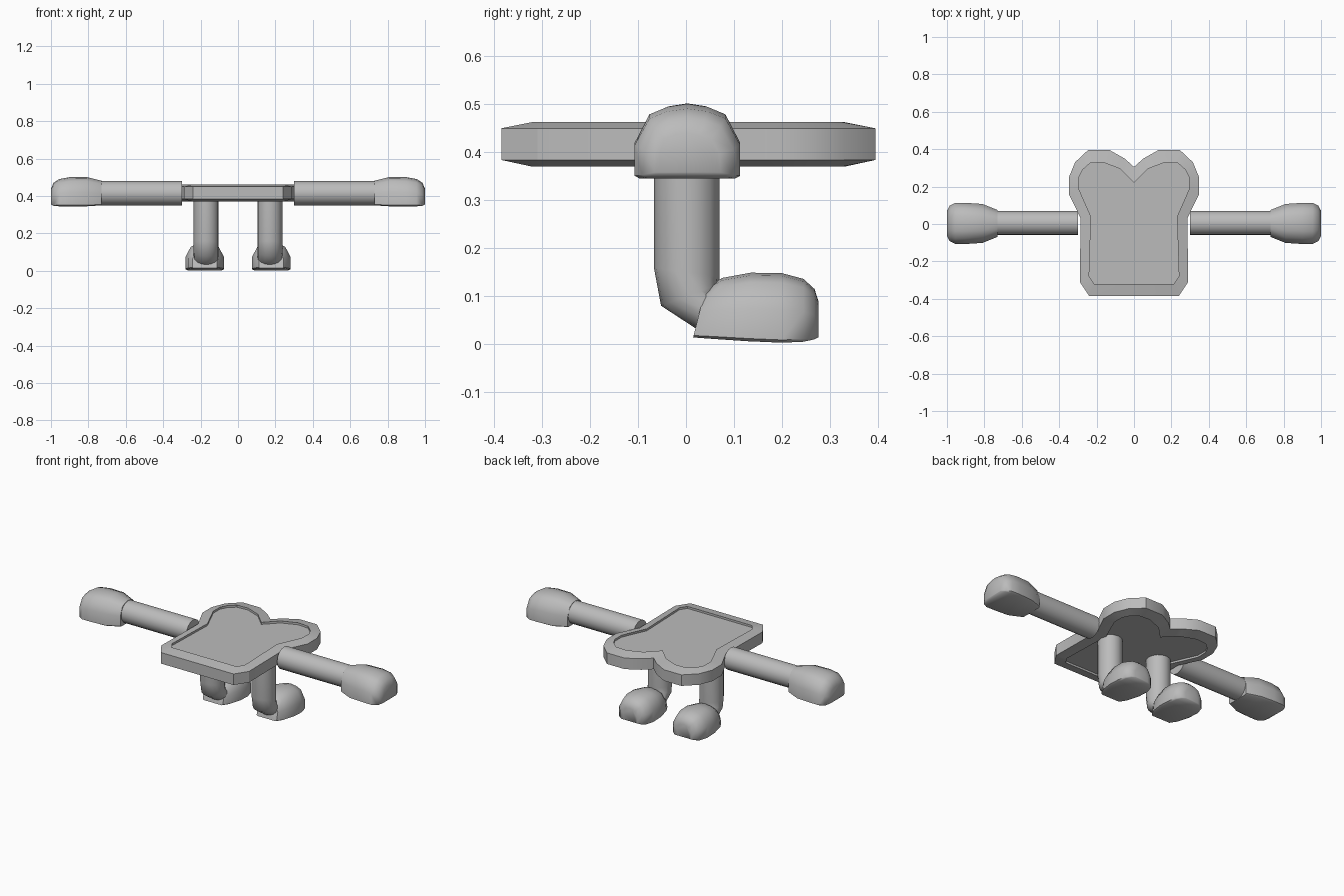
import bpy, bmesh, math
from mathutils import Vector

cube = bpy.data.objects.get("Cube")
if cube:
    bpy.data.objects.remove(cube, do_unlink=True)

grey = bpy.data.materials.new("plain grey")
grey.use_nodes = True
grey.diffuse_color = (0.5, 0.5, 0.5, 1)
grey.node_tree.nodes["Principled BSDF"].inputs["Base Color"].default_value = (0.5, 0.5, 0.5, 1)


def loft(name, rings, sharp=40):
    """Skin a list of closed point rings and cap both ends."""
    bm = bmesh.new()
    loops = [[bm.verts.new(p) for p in ring] for ring in rings]
    n = len(loops[0])
    for a, b in zip(loops, loops[1:]):
        for i in range(n):
            j = (i + 1) % n
            bm.faces.new((a[i], a[j], b[j], b[i]))
    bm.faces.new(loops[0][::-1])
    bm.faces.new(loops[-1])
    bmesh.ops.recalc_face_normals(bm, faces=bm.faces)
    mesh = bpy.data.meshes.new(name)
    bm.to_mesh(mesh)
    bm.free()
    mesh.materials.append(grey)
    obj = bpy.data.objects.new(name, mesh)
    bpy.context.collection.objects.link(obj)
    bpy.ops.object.select_all(action='DESELECT')
    obj.select_set(True)
    bpy.context.view_layer.objects.active = obj
    bpy.ops.object.shade_smooth_by_angle(angle=math.radians(sharp))
    return obj


def tube_ring(centre, u, v, sides=16):
    """Ellipse around centre spanned by half axes u and v."""
    steps = [2 * math.pi * i / sides for i in range(sides)]
    return [Vector(centre) + Vector(u) * math.cos(a) + Vector(v) * math.sin(a) for a in steps]


# Rounded-top, flat-bottomed section shared by hands and feet (width, height)
HALF_DOME = [(0.9, 0), (1, 0.04), (1, 0.48), (0.72, 0.86), (0.38, 0.96)]
DOME = HALF_DOME + [(0, 1)] + [(-w, h) for w, h in reversed(HALF_DOME)]


def dome_rings(stations, place):
    """Stations: distance, half width, bottom, top, lean of the section."""
    return [[place(s + lean * h, w * half, z0 + h * (z1 - z0)) for w, h in DOME]
            for s, half, z0, z1, lean in stations]


# Bread slice: half outlines of the crust and of the recessed crumb
crust = [(0, .305), (.05, .35), (.13, .395), (.246, .395), (.315, .33), (.348, .25),
         (.348, .16), (.285, .03), (.29, -.31), (.24, -.385)]
crumb = [(0, .22), (.075, .295), (.166, .33), (.235, .325), (.275, .29), (.295, .25),
         (.295, .187), (.23, .04), (.24, -.28), (.214, -.32)]


def outline(half, z):
    full = half + [(-x, y) for x, y in reversed(half[1:])]
    return [(x, y, z) for x, y in full]


loft("bread_slice", [outline(crumb, .382), outline(crumb, .37), outline(crust, .384),
                     outline(crust, .45), outline(crumb, .463), outline(crumb, .451)], 30)

HAND = [(.73, .072, .35, .482, 0), (.81, .104, .345, .502, 0), (.90, .11, .345, .501, 0),
        (.955, .11, .345, .491, 0), (.985, .095, .348, .472, 0), (1.0, .068, .355, .44, 0)]
FOOT = [(.015, .066, .014, .115, .025), (.055, .088, .011, .138, .02), (.13, .103, .006, .149, .005),
        (.20, .103, .003, .148, 0), (.245, .092, .005, .136, 0), (.268, .07, .01, .115, 0),
        (.276, .045, .014, .09, 0)]
# Leg path: y and z of the rear and front edge of each ring
LEG = [((-.067, .385), (.07, .385)), ((-.067, .16), (.07, .14)),
       ((-.052, .08), (.068, .125)), ((.02, .033), (.065, .11))]

for side, s in (("left", 1), ("right", -1)):
    # Arm and mitten hand
    loft(side + "_arm", [tube_ring((s * x, .005, .415), (0, .065, 0), (0, 0, .065))
                         for x in (.3, .76)])
    loft(side + "_hand", dome_rings(HAND, lambda d, w, z: (s * d, w + .003, z)), 50)
    # Bent leg
    rings = []
    for (ya, za), (yb, zb) in LEG:
        mid = (s * .17, (ya + yb) / 2, (za + zb) / 2)
        rings.append(tube_ring(mid, (.067, 0, 0), (0, (yb - ya) / 2, (zb - za) / 2)))
    loft(side + "_leg", rings, 50)
    # Foot
    loft(side + "_foot", dome_rings(FOOT, lambda d, w, z: (s * .178 + w, d, z)), 50)
